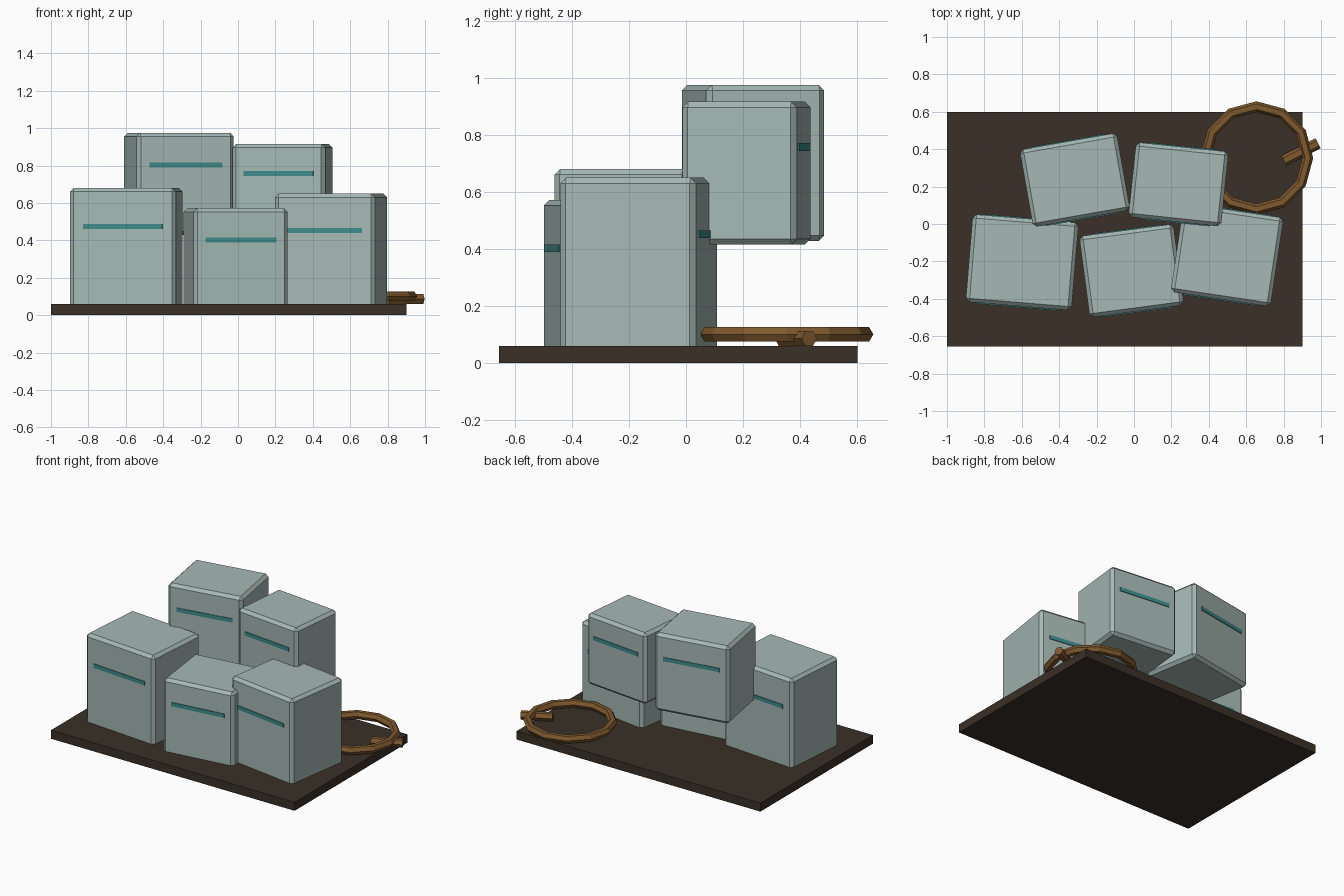
import bpy, bmesh, math
from mathutils import Matrix, Vector

if "Cube" in bpy.data.objects:
    bpy.data.objects.remove(bpy.data.objects["Cube"])


def material(name, rgb):
    m = bpy.data.materials.new(name)
    m.diffuse_color = (*rgb, 1)
    m.use_nodes = True
    m.node_tree.nodes["Principled BSDF"].inputs["Base Color"].default_value = m.diffuse_color
    return m


BLOCK = material("pale teal", (0.38, 0.485, 0.458))
STRIPE = material("deep teal", (0.05, 0.26, 0.26))
WOOD = material("dark wood", (0.042, 0.030, 0.020))
BRASS = material("brown brass", (0.21, 0.10, 0.027))


def add_object(name, bm, mat):
    bmesh.ops.recalc_face_normals(bm, faces=bm.faces)
    me = bpy.data.meshes.new(name)
    bm.to_mesh(me)
    bm.free()
    me.materials.append(mat)
    ob = bpy.data.objects.new(name, me)
    bpy.context.collection.objects.link(ob)
    return ob


def box(name, center, size, mat, turn=0, bevel=0):
    bm = bmesh.new()
    bmesh.ops.create_cube(bm, size=1, matrix=Matrix.Diagonal((*size, 1)))
    if bevel:
        bmesh.ops.bevel(bm, geom=bm.edges[:], offset=bevel, segments=1,
                        affect='EDGES', profile=0.5)
    bm.transform(Matrix.Translation(center) @ Matrix.Rotation(turn, 4, 'Z'))
    return add_object(name, bm, mat)


# base board
box("board", (-0.05, -0.0275, 0.03), (1.9, 1.255, 0.06), WOOD)

# chamfered blocks with a stripe plate on front and back
# name, x, y, width, depth, bottom, top, stripe height, turn in degrees
blocks = [
    ("left_block", -0.598, -0.205, 0.568, 0.47, 0.04, 0.68, 0.473, -4.7),
    ("middle_block", -0.013, -0.25, 0.508, 0.438, 0.04, 0.572, 0.403, 7.5),
    ("right_block", 0.498, -0.165, 0.54, 0.48, 0.04, 0.65, 0.452, -8.5),
    ("upper_left_block", -0.316, 0.235, 0.527, 0.42, 0.428, 0.975, 0.803, 10),
    ("upper_right_block", 0.238, 0.212, 0.498, 0.402, 0.415, 0.916, 0.757, -6),
]
for name, x, y, w, d, z0, z1, zs, deg in blocks:
    turn = math.radians(deg)
    box(name, (x, y, (z0 + z1) / 2), (w, d, z1 - z0), BLOCK, turn, 0.02)
    for side, s in (("front", -1), ("back", 1)):
        off = Matrix.Rotation(turn, 3, 'Z') @ Vector((0, s * (d / 2 + 0.001), 0))
        box(f"{name}_{side}_stripe", (x + off.x, y + off.y, zs),
            (w * 0.75, 0.008, 0.027), STRIPE, turn)

# ring lying on the board: 12 sides, hexagonal section
bm = bmesh.new()
N, K, R, r = 12, 6, 0.274, 0.029
rings = []
for i in range(N):
    a = math.tau * i / N
    row = []
    for k in range(K):
        b = math.tau * k / K
        rad = R + r * math.cos(b)
        row.append(bm.verts.new((0.655 + rad * math.cos(a), 0.353 + rad * math.sin(a),
                                 0.101 + r * math.sin(b))))
    rings.append(row)
for i in range(N):
    p, q = rings[i], rings[(i + 1) % N]
    for k in range(K):
        bm.faces.new((p[k], q[k], q[(k + 1) % K], p[(k + 1) % K]))
add_object("ring", bm, BRASS)

# hexagonal pin crossing the ring
bm = bmesh.new()
bmesh.ops.create_cone(bm, cap_ends=True, segments=6, radius1=0.03, radius2=0.03, depth=0.205)
# lay it down with two of its flats horizontal
flat = max(bm.verts, key=lambda v: v.co.y).co
if abs(flat.x) > 0.001:
    bm.transform(Matrix.Rotation(math.radians(30), 4, 'Z'))
bm.transform(Matrix.Translation((0.893, 0.385, 0.086))
             @ Matrix.Rotation(math.radians(27), 4, 'Z')
             @ Matrix.Rotation(math.radians(90), 4, 'Y'))
add_object("pin", bm, BRASS)
